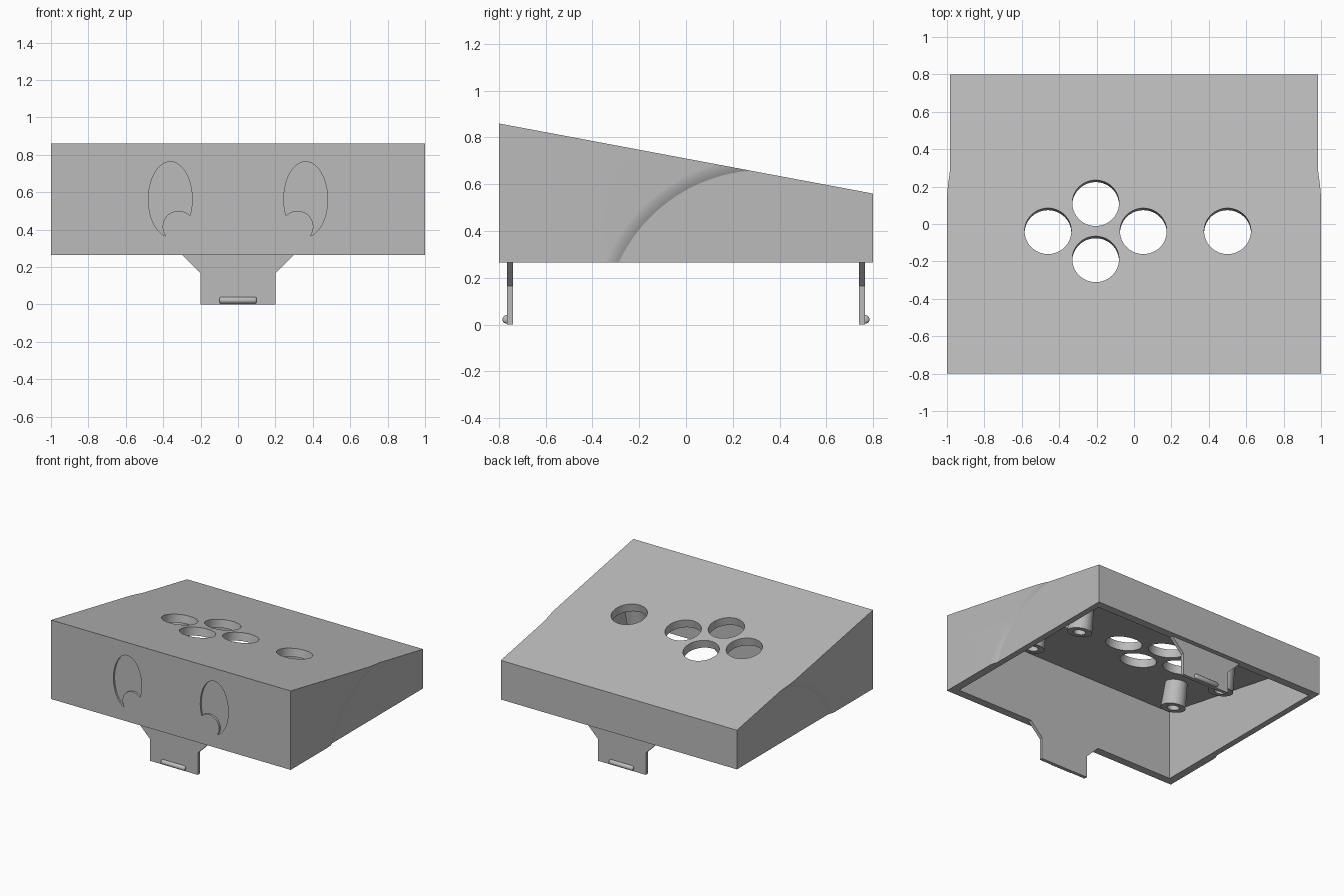
import bpy
import bmesh
from math import atan, cos, sin, pi, radians
from mathutils import Matrix, Vector

if "Cube" in bpy.data.objects:
    bpy.data.objects.remove(bpy.data.objects["Cube"], do_unlink=True)

grey = bpy.data.materials.new("plain_grey")
grey.use_nodes = True
colour = (0.5, 0.5, 0.5, 1)
grey.diffuse_color = colour
grey.node_tree.nodes["Principled BSDF"].inputs["Base Color"].default_value = colour

BASE = 0.265                # underside of the case
WALL = 0.06
SLOPE = atan(0.3 / 1.6)     # tilt of the lid


def roof(y):
    return 0.71 - 0.1875 * y


def loft(name, loops):
    """Closed solid through loops that have equal point counts."""
    bm = bmesh.new()
    rings = [[bm.verts.new(p) for p in loop] for loop in loops]
    n = len(rings[0])
    for a, b in zip(rings, rings[1:]):
        for i in range(n):
            j = (i + 1) % n
            bm.faces.new((a[i], a[j], b[j], b[i]))
    bm.faces.new(rings[0])
    bm.faces.new(rings[-1])
    bmesh.ops.recalc_face_normals(bm, faces=bm.faces)
    mesh = bpy.data.meshes.new(name)
    bm.to_mesh(mesh)
    bm.free()
    obj = bpy.data.objects.new(name, mesh)
    bpy.context.collection.objects.link(obj)
    mesh.materials.append(grey)
    return obj


def activate(obj):
    bpy.ops.object.select_all(action="DESELECT")
    obj.select_set(True)
    bpy.context.view_layer.objects.active = obj


def cut(obj, cutter):
    """Subtract the cutter and discard it."""
    mod = obj.modifiers.new("cut", "BOOLEAN")
    mod.operation, mod.solver, mod.object = "DIFFERENCE", "EXACT", cutter
    activate(obj)
    bpy.ops.object.modifier_apply(modifier=mod.name)
    bpy.data.objects.remove(cutter, do_unlink=True)


def smooth(obj):
    activate(obj)
    bpy.ops.object.shade_smooth_by_angle(angle=radians(15))


def ring(r, z, frame, rz=None, n=64):
    """Circle or ellipse in the local xy plane of a frame."""
    turn = 2 * pi / n
    return [frame @ Vector((r * cos(i * turn), (rz or r) * sin(i * turn), z))
            for i in range(n)]


def along_x(profile, x0, x1):
    return [[(x, y, z) for y, z in profile] for x in (x0, x1)]


def lid_frame(x, y):
    return Matrix.Translation((x, y, roof(y))) @ Matrix.Rotation(-SLOPE, 4, "X")


def front_frame(x, z):
    return Matrix.Translation((x, -0.8, z)) @ Matrix.Rotation(pi / 2, 4, "X")


# Wedge-shaped shell, open below
case = loft("case", along_x(
    [(-0.8, BASE), (0.8, BASE), (0.8, roof(0.8)), (-0.8, roof(-0.8))], -1, 1))
iy = 0.8 - WALL
drop = WALL / cos(SLOPE)
cut(case, loft("cavity", along_x(
    [(-iy, 0.1), (iy, 0.1), (iy, roof(iy) - drop), (-iy, roof(-iy) - drop)],
    WALL - 1, 1 - WALL)))

# Round openings square to the lid
for x, y in [(-0.46, -0.038), (-0.205, 0.112), (-0.205, -0.188),
             (0.05, -0.038), (0.5, -0.038)]:
    f = lid_frame(x, y)
    cut(case, loft("opening", [ring(0.125, -0.13, f), ring(0.125, 0.1, f)]))


# Shallow side recesses with a flared arched edge
def arch(x, r, cy=0.33, cz=-0.02, n=48):
    arc = [(x, cy - r * cos(i * pi / 2 / n), cz + r * sin(i * pi / 2 / n))
           for i in range(n + 1)]
    return [(x, cy - r, -0.3)] + arc + [(x, 1, cz + r), (x, 1, -0.3)]


for side in (-1, 1):
    steps = [i / 6 for i in range(7)]
    loops = [arch(side * (1.0003 - 0.0153 * (1 - t) ** 2), 0.68 + 0.06 * t)
             for t in steps]
    loops.append(arch(side * 1.1, 0.74))
    cut(case, loft("side_recess", loops))

# Engraved eyes, each with a round bite at the inner lower edge
for side in (-1, 1):
    f = front_frame(side * 0.362, 0.562)
    eye = loft("eye", [ring(0.117, -0.015, f, 0.201), ring(0.117, 0.05, f, 0.201)])
    f = front_frame(side * 0.318, 0.415)
    cut(eye, loft("bite", [ring(0.085, -0.1, f), ring(0.085, 0.1, f)]))
    cut(case, eye)
smooth(case)

# Hollow screw posts hanging from the lid
for side, sx in (("right", -0.63), ("left", 0.63)):
    for end, y in (("front", -0.29), ("back", 0.215)):
        f = lid_frame(sx, y)
        post = loft(f"{end}_{side}_post", [
            ring(0.076, -0.04, f), ring(0.086, -0.24, f),
            ring(0.042, -0.24, f), ring(0.042, -0.1, f)])
        smooth(post)

# Clip tabs with a rounded catch, front and back
half = [(0.3, BASE), (0.2, 0.165), (0.2, 0)]
outline = half + [(-x, z) for x, z in reversed(half)]
for end, s in (("front", -1), ("back", 1)):
    loft(f"{end}_tab", [[(x, s * y, z) for x, z in outline] for y in (iy, 0.765)])
    f = Matrix.Translation((0, s * 0.767, 0.022)) @ Matrix.Rotation(pi / 2, 4, "Y")
    catch = loft(f"{end}_catch", [
        ring(r, x, f, n=24) for x, r in
        ((-0.1, 0.01), (-0.097, 0.015), (-0.09, 0.018),
         (0.09, 0.018), (0.097, 0.015), (0.1, 0.01))])
    activate(catch)
    bpy.ops.object.shade_smooth_by_angle(angle=radians(50))
